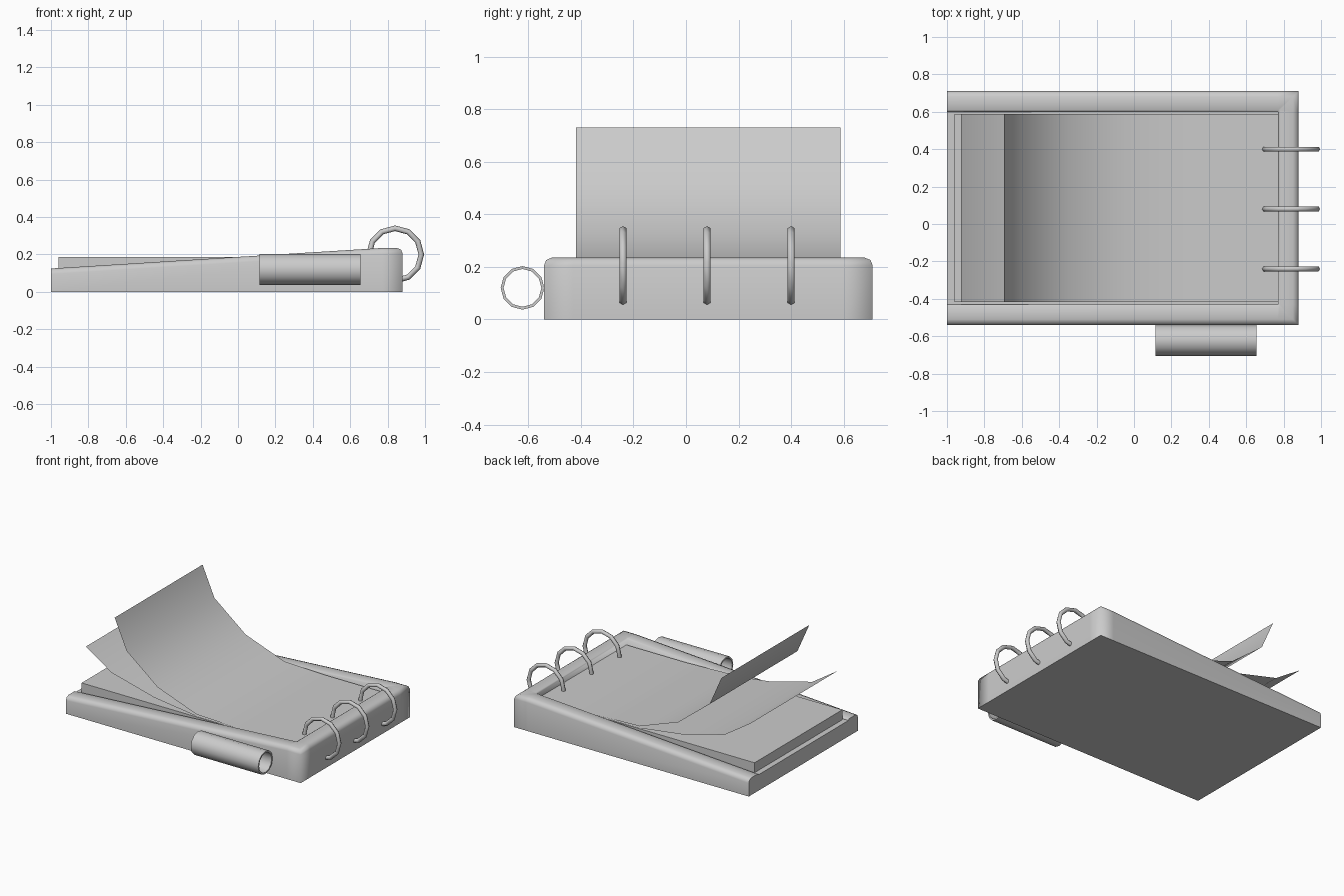
import bpy, bmesh, math
from mathutils import Matrix

default = bpy.data.objects.get("Cube")
if default:
    bpy.data.objects.remove(default, do_unlink=True)

GREY = (0.6, 0.6, 0.6, 1)
grey = bpy.data.materials.new("plain grey")
grey.use_nodes = True
grey.diffuse_color = GREY
grey.node_tree.nodes["Principled BSDF"].inputs["Base Color"].default_value = GREY


def add_object(name, bm):
    mesh = bpy.data.meshes.new(name)
    bm.to_mesh(mesh)
    bm.free()
    mesh.materials.append(grey)
    obj = bpy.data.objects.new(name, mesh)
    bpy.context.collection.objects.link(obj)
    return obj


LEFT, RIGHT, FRONT, BACK = -1.0, 0.88, -0.54, 0.71
RIM, FLOOR = 0.11, 0.115


def rim_height(x):
    return min(0.235, 0.125 + 0.062 * (x + 1))


# Sloping tray: a rim profile swept around three sides, the left end open
def make_tray():
    bm = bmesh.new()
    stations = [(LEFT, FRONT, 0, 1), (RIGHT - RIM, FRONT, 0, 1),
                (RIGHT, FRONT, -1, 1), (RIGHT, FRONT + RIM, -1, 0),
                (RIGHT, BACK - RIM, -1, 0), (RIGHT, BACK, -1, -1),
                (RIGHT - RIM, BACK, 0, -1), (LEFT, BACK, 0, -1)]
    drops = [(0, 0.03), (0.008, 0.009), (0.03, 0), (0.1, 0), (RIM, 0.006)]
    rows = []
    for x, y, dx, dy in stations:
        row = [bm.verts.new((x, y, 0))]
        for d, drop in drops:
            px = x + dx * d
            row.append(bm.verts.new((px, y + dy * d, rim_height(px) - drop)))
        row.append(bm.verts.new((x + dx * RIM, y + dy * RIM, FLOOR)))
        rows.append(row)
    for a, b in zip(rows, rows[1:]):
        for i in range(len(a) - 1):
            bm.faces.new((a[i], b[i], b[i + 1], a[i + 1])).smooth = True
    bm.faces.new([r[0] for r in reversed(rows)])
    bm.faces.new([r[-1] for r in rows])
    bm.faces.new(rows[0] + rows[-1][::-1])
    bmesh.ops.remove_doubles(bm, verts=bm.verts[:], dist=0.0005)
    bmesh.ops.recalc_face_normals(bm, faces=bm.faces[:])
    for edge in bm.edges:
        edge.smooth = all(f.smooth for f in edge.link_faces)
    return add_object("tray", bm)


make_tray()

# Stack of pages
PAGE_FRONT, PAGE_BACK, PAGE_RIGHT = -0.418, 0.587, 0.775
bm = bmesh.new()
size = (PAGE_RIGHT + 0.96, PAGE_BACK - PAGE_FRONT, 0.187 - FLOOR)
middle = ((PAGE_RIGHT - 0.96) / 2, (PAGE_BACK + PAGE_FRONT) / 2, (0.187 + FLOOR) / 2)
bmesh.ops.create_cube(bm, size=1, matrix=Matrix.Translation(middle) @ Matrix.Diagonal((*size, 1)))
add_object("page_stack", bm)


# Loose sheets curling up at the left
def make_sheet(name, profile):
    bm = bmesh.new()
    rows = [[bm.verts.new((x, y, z)) for y in (PAGE_FRONT, PAGE_BACK)] for x, z in profile]
    for a, b in zip(rows, rows[1:]):
        bm.faces.new((a[0], b[0], b[1], a[1])).smooth = True
    add_object(name, bm)


make_sheet("upper_sheet", [(-0.695, 0.73), (-0.6, 0.515), (-0.35, 0.317),
                           (-0.04, 0.205), (0.3, 0.194), (PAGE_RIGHT, 0.194)])
make_sheet("lower_sheet", [(-0.925, 0.46), (-0.72, 0.325), (-0.38, 0.237),
                           (-0.04, 0.192), (PAGE_RIGHT, 0.19)])

# Binding rings through the right rim
for i, y in enumerate((-0.24, 0.08, 0.4)):
    bpy.ops.mesh.primitive_torus_add(
        major_segments=12, minor_segments=6, major_radius=0.14, minor_radius=0.015,
        location=(0.84, y, 0.2), rotation=(math.pi / 2, 0, 0))
    ring = bpy.context.object
    ring.name = f"binding_ring_{i + 1}"
    ring.data.materials.append(grey)
    bpy.ops.object.shade_smooth_by_angle(angle=math.radians(65))


# Open pen holder tube on the front side
def make_tube(name, x0, x1, y, z, outer, inner, sides=12):
    bm = bmesh.new()
    loops = [[bm.verts.new((x, y + r * math.cos(i * math.tau / sides),
                            z + r * math.sin(i * math.tau / sides))) for i in range(sides)]
             for x, r in ((x0, outer), (x1, outer), (x1, inner), (x0, inner))]
    for k in range(4):
        a, b = loops[k], loops[(k + 1) % 4]
        for i in range(sides):
            j = (i + 1) % sides
            bm.faces.new((a[i], a[j], b[j], b[i]))
    bmesh.ops.recalc_face_normals(bm, faces=bm.faces[:])
    obj = add_object(name, bm)
    bpy.ops.object.select_all(action="DESELECT")
    obj.select_set(True)
    bpy.context.view_layer.objects.active = obj
    bpy.ops.object.shade_smooth_by_angle(angle=math.radians(40))


make_tube("pen_holder", 0.115, 0.655, -0.622, 0.12, 0.083, 0.072)
